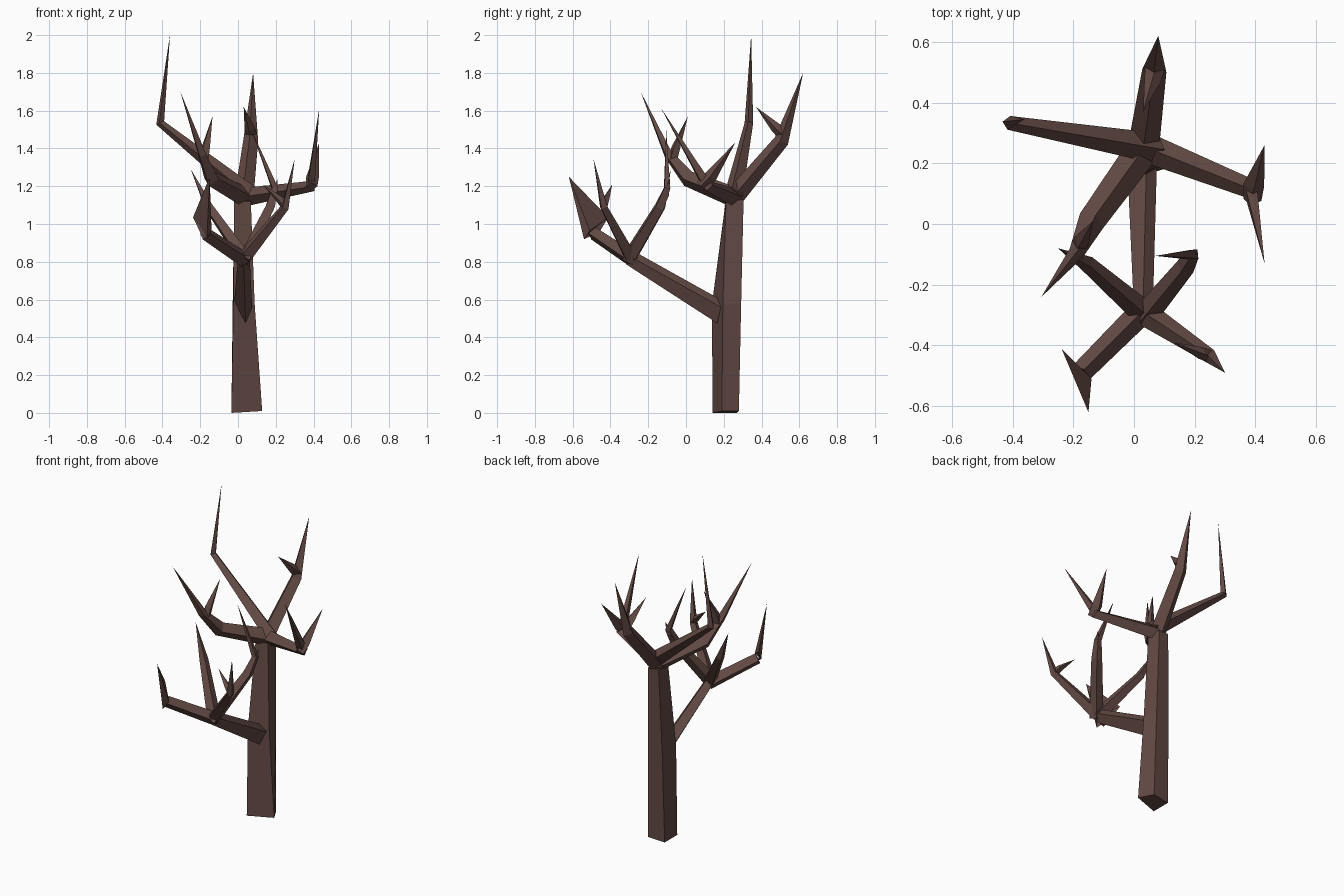
import bpy, bmesh, math
from mathutils import Vector

if "Cube" in bpy.data.objects:
    bpy.data.objects.remove(bpy.data.objects["Cube"])

bark = bpy.data.materials.new("dark_brown_bark")
bark.diffuse_color = (0.125, 0.068, 0.058, 1)
bark.use_nodes = True
bark.node_tree.nodes["Principled BSDF"].inputs["Base Color"].default_value = bark.diffuse_color


def loft(name, rings, tip=None):
    """Skin four-sided rings into a closed limb, ending in a cap or a point."""
    bm = bmesh.new()
    loops = [[bm.verts.new(p) for p in ring] for ring in rings]
    bm.faces.new(loops[0])
    for a, b in zip(loops, loops[1:]):
        for i in range(4):
            j = (i + 1) % 4
            bm.faces.new((a[i], a[j], b[j], b[i]))
    if tip is None:
        bm.faces.new(loops[-1])
    else:
        point = bm.verts.new(tip)
        for i in range(4):
            bm.faces.new((loops[-1][i], loops[-1][(i + 1) % 4], point))
    bmesh.ops.recalc_face_normals(bm, faces=bm.faces[:])
    mesh = bpy.data.meshes.new(name)
    bm.to_mesh(mesh)
    bm.free()
    mesh.materials.append(bark)
    bpy.context.collection.objects.link(bpy.data.objects.new(name, mesh))


def limb(name, *path):
    """Tapered diamond-section limb through (x, y, z, radius); radius 0 is a tip."""
    pts = [Vector(p[:3]) for p in path]
    heading = pts[1] - pts[0]
    side = Vector((heading.y, -heading.x, 0)).normalized()
    rings = []
    for i, p in enumerate(path):
        r = p[3]
        if r == 0:
            continue
        t = Vector()
        if i > 0:
            t += (pts[i] - pts[i - 1]).normalized()
        if i < len(pts) - 1:
            t += (pts[i + 1] - pts[i]).normalized()
        t.normalize()
        s = (side - t * side.dot(t)).normalized()
        u = s.cross(t)
        rings.append([pts[i] + (s * math.cos(a) + u * math.sin(a)) * r
                      for a in (0, math.pi / 2, math.pi, 1.5 * math.pi)])
    loft(name, rings, pts[-1] if path[-1][3] == 0 else None)


# Trunk: leaning four-sided post
loft("trunk", [
    [(-.035, .14, 0), (.128, .19, .01), (.08, .28, .01), (-.035, .27, 0)],
    [(-.025, .138, .58), (.088, .195, .58), (.07, .292, .58), (-.028, .285, .58)],
    [(-.02, .21, 1.12), (.068, .212, 1.12), (.06, .305, 1.13), (-.012, .30, 1.13)],
])

# Upper crown
limb("upper_left_branch", (.07, .25, 1.15, .05), (-.412, .333, 1.535, .023),
     (-.36, .345, 2.0, 0))
limb("upper_right_branch", (.02, .26, 1.14, .05), (.385, .115, 1.20, .033),
     (.43, -.13, 1.61, 0))
limb("upper_right_spike", (.39, .08, 1.20, .03), (.395, .13, 1.25, .034),
     (.43, .26, 1.43, 0))
limb("upper_back_branch", (.03, .245, 1.13, .052), (.067, .505, 1.44, .04),
     (.08, .62, 1.80, 0))
limb("upper_back_spike", (.07, .52, 1.47, .033), (.062, .475, 1.51, .028),
     (.03, .37, 1.62, 0))
limb("upper_front_branch", (.04, .26, 1.14, .055), (-.14, .01, 1.24, .045),
     (-.19, -.095, 1.37, .026), (-.305, -.24, 1.70, 0))
limb("upper_front_spike", (-.18, -.07, 1.34, .026), (-.172, -.055, 1.40, .026),
     (-.135, .01, 1.57, 0))

# Lower bough, flush with the trunk front
loft("lower_bough", [
    [(.04, .165, .475), (.075, .185, .56), (.04, .165, .61), (-.02, .15, .59)],
    [(.03, -.315, .785), (.062, -.28, .82), (.03, -.265, .85), (0, -.29, .82)],
])

# Lower crown
limb("lower_left_branch", (.035, -.28, .81, .042), (-.175, -.49, .95, .036))
loft("lower_left_fin", [
    [(-.165, -.54, .92), (-.14, -.51, .965), (-.238, -.412, 1.035),
     (-.20, -.46, .955)]], (-.15, -.62, 1.25))
limb("lower_right_branch", (.03, -.29, .82, .042), (.25, -.435, 1.09, .024),
     (.30, -.49, 1.345, 0))
limb("lower_right_spike", (.25, -.435, 1.09, .02), (.22, -.425, 1.13, .02),
     (.13, -.39, 1.21, 0))
limb("lower_back_right_branch", (.03, -.31, .81, .042), (.17, -.14, 1.09, .032),
     (.195, -.10, 1.19, .022), (.07, -.105, 1.5, 0))
limb("lower_back_right_spike", (.165, -.14, 1.09, .025), (.19, -.105, 1.16, .02),
     (.21, -.085, 1.24, 0))
limb("lower_back_left_branch", (.04, -.30, .81, .042), (-.155, -.13, 1.09, .027),
     (-.25, -.08, 1.29, 0))
